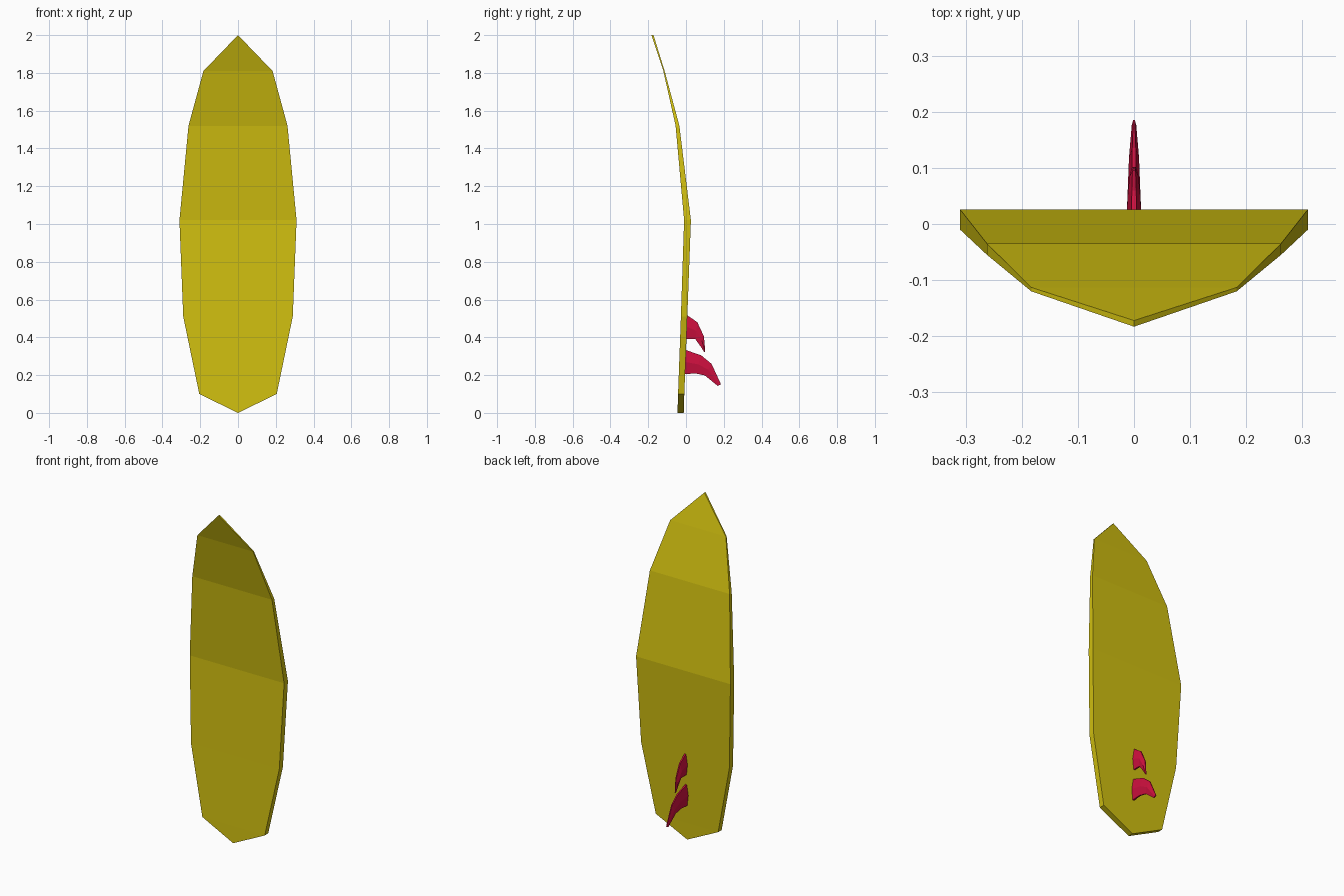
import bpy, bmesh

cube = bpy.data.objects.get("Cube")
if cube:
    bpy.data.objects.remove(cube, do_unlink=True)


def make_material(name, color):
    mat = bpy.data.materials.new(name)
    mat.use_nodes = True
    mat.diffuse_color = color
    mat.node_tree.nodes["Principled BSDF"].inputs["Base Color"].default_value = color
    return mat


def loft(name, rings, mat):
    """Skin equal-length rings of points into a closed, flat-shaded solid."""
    bm = bmesh.new()
    loops = [[bm.verts.new(p) for p in ring] for ring in rings]
    n = len(loops[0])
    for a, b in zip(loops, loops[1:]):
        for i in range(n):
            j = (i + 1) % n
            bm.faces.new((a[i], a[j], b[j], b[i]))
    bm.faces.new(loops[0][::-1])
    bm.faces.new(loops[-1])
    # Pointed ends collapse to a single edge
    bmesh.ops.remove_doubles(bm, verts=bm.verts[:], dist=0.0005)
    bmesh.ops.recalc_face_normals(bm, faces=bm.faces[:])
    mesh = bpy.data.meshes.new(name)
    bm.to_mesh(mesh)
    bm.free()
    mesh.materials.append(mat)
    obj = bpy.data.objects.new(name, mesh)
    bpy.context.collection.objects.link(obj)
    return obj


yellow = make_material("board yellow", (0.63, 0.52, 0.005, 1))
red = make_material("fin red", (0.61, 0.005, 0.048, 1))

# Board: height, half width, front y, back y
stations = [
    (0.00, 0.000, -0.045, -0.012),
    (0.10, 0.205, -0.042, -0.009),
    (0.51, 0.290, -0.027, 0.007),
    (1.02, 0.310, -0.010, 0.026),
    (1.52, 0.262, -0.055, -0.035),
    (1.81, 0.183, -0.120, -0.113),
    (2.00, 0.000, -0.183, -0.172),
]
loft("board", [[(-w, f, z), (w, f, z), (w, b, z), (-w, b, z)]
               for z, w, f, b in stations], yellow)


# Fins: ribs from root to tip with a leading point, a trailing point (y, z)
# and a half thickness that is fullest midway between the two
def make_fin(name, ribs):
    rings = []
    for (ly, lz), (ty, tz), w in ribs:
        my, mz, e = (ly + ty) / 2, (lz + tz) / 2, w * 0.35
        rings.append([(-e, ly, lz), (e, ly, lz), (w, my, mz),
                      (e, ty, tz), (-e, ty, tz), (-w, my, mz)])
    loft(name, rings, red)


make_fin("upper_fin", [
    ((-0.005, 0.525), (-0.005, 0.392), 0.014),
    ((0.060, 0.480), (0.050, 0.390), 0.011),
    ((0.095, 0.405), (0.075, 0.355), 0.008),
    ((0.102, 0.325), (0.098, 0.320), 0.004),
])
make_fin("lower_fin", [
    ((-0.008, 0.335), (-0.008, 0.205), 0.014),
    ((0.080, 0.305), (0.050, 0.209), 0.011),
    ((0.135, 0.260), (0.100, 0.198), 0.009),
    ((0.185, 0.152), (0.168, 0.143), 0.004),
])
